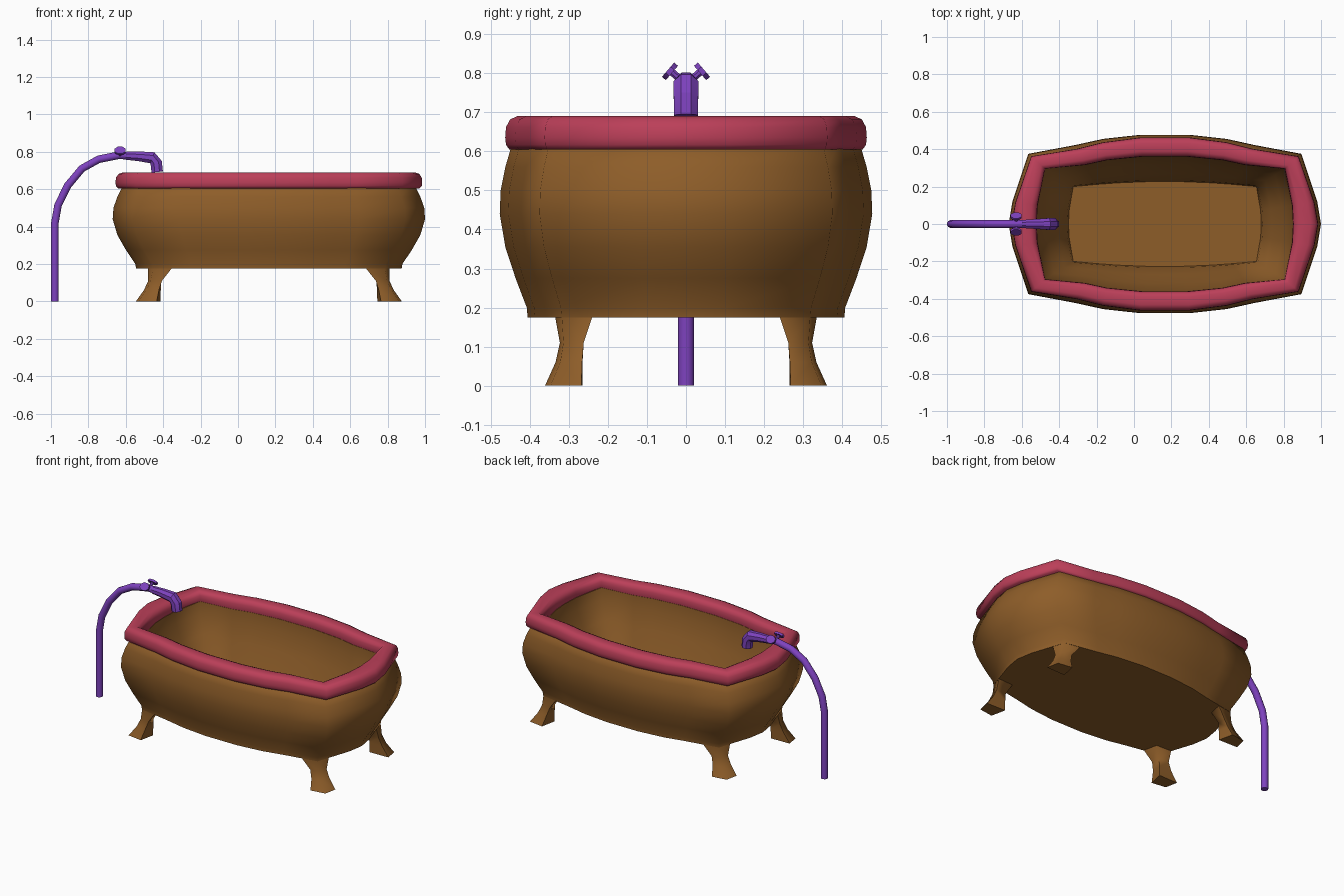
import bpy, bmesh, math
from mathutils import Vector

if "Cube" in bpy.data.objects:
    bpy.data.objects.remove(bpy.data.objects["Cube"])

CX = 0.165  # tub centre along x


def material(name, rgb):
    m = bpy.data.materials.new(name)
    m.diffuse_color = (*rgb, 1)
    m.use_nodes = True
    m.node_tree.nodes["Principled BSDF"].inputs["Base Color"].default_value = m.diffuse_color
    return m


BROWN = material("brown", (0.27, 0.11, 0.022))
RED = material("red", (0.50, 0.05, 0.10))
PURPLE = material("purple", (0.21, 0.055, 0.52))


def loft(name, rings, mat, angle=None, closed=False):
    """Skin a list of equal-length rings; cap the ends unless closed."""
    bm = bmesh.new()
    vs = [[bm.verts.new(p) for p in r] for r in rings]
    n = len(vs[0])
    pairs = list(zip(vs, vs[1:])) + ([(vs[-1], vs[0])] if closed else [])
    for a, b in pairs:
        for i in range(n):
            j = (i + 1) % n
            bm.faces.new((a[i], a[j], b[j], b[i]))
    if not closed:
        bm.faces.new(vs[0][::-1])
        bm.faces.new(vs[-1])
    bmesh.ops.recalc_face_normals(bm, faces=bm.faces)
    me = bpy.data.meshes.new(name)
    bm.to_mesh(me)
    bm.free()
    me.materials.append(mat)
    ob = bpy.data.objects.new(name, me)
    bpy.context.collection.objects.link(ob)
    if angle:
        bpy.ops.object.select_all(action='DESELECT')
        ob.select_set(True)
        bpy.context.view_layer.objects.active = ob
        bpy.ops.object.shade_smooth_by_angle(angle=math.radians(angle))
    return ob


def full_ring(quarter, z):
    """Mirror a quarter outline (end middle to side middle) into a full ring."""
    half = quarter + [(-x, y) for x, y in reversed(quarter)]
    pts = half + [(x, -y) for x, y in reversed(half[1:-1])]
    return [(CX + x, y, z) for x, y in pts]


def scale(q, s):
    return [(x * s, y * s) for x, y in q]


def mix(a, b, t):
    return [(p[0] + (r[0] - p[0]) * t, p[1] + (r[1] - p[1]) * t) for p, r in zip(a, b)]


# Plan outlines
BELLY = [(0.835, 0), (0.815, 0.12), (0.73, 0.375), (0.48, 0.422), (0.33, 0.455), (0.13, 0.477)]
RIM_OUT = [(0.82, 0), (0.80, 0.115), (0.715, 0.362), (0.47, 0.402), (0.33, 0.437), (0.13, 0.463)]
RIM_IN = [(0.685, 0), (0.68, 0.10), (0.64, 0.295), (0.43, 0.315), (0.31, 0.341), (0.12, 0.36)]
FLOOR = [(0.515, 0), (0.512, 0.07), (0.49, 0.20), (0.36, 0.212), (0.25, 0.22), (0.10, 0.226)]

# Tub shell: outside going up, then inside going down to the floor
outside = [(0.85, 0.175), (0.855, 0.20), (0.915, 0.275), (0.97, 0.355),
           (1.0, 0.44), (0.995, 0.50), (0.97, 0.56), (0.93, 0.625)]
inside = [(0.0, 0.625), (0.04, 0.55), (0.32, 0.44), (0.68, 0.32), (0.95, 0.24), (1.0, 0.195)]
loft("tub", [full_ring(scale(BELLY, s), z) for s, z in outside]
     + [full_ring(mix(RIM_IN, FLOOR, t), z) for t, z in inside], BROWN, 75)

# Rolled rim
profile = [(0.10, 0.605), (0.02, 0.617), (0, 0.635), (0.02, 0.662), (0.12, 0.682),
           (0.30, 0.69), (0.72, 0.69), (0.90, 0.682), (0.98, 0.662), (1, 0.635), (0.95, 0.61)]
loft("rim", [full_ring(mix(RIM_OUT, RIM_IN, t), z) for t, z in profile], RED, 75, closed=True)

# Four splayed legs: inner, end-side, outer corner and long-side points per level
LEG = [(0, [(0.58, 0.265), (0.711, 0.268), (0.695, 0.347), (0.60, 0.361)]),
       (0.06, [(0.578, 0.265), (0.668, 0.266), (0.655, 0.322), (0.588, 0.334)]),
       (0.11, [(0.575, 0.265), (0.645, 0.262), (0.632, 0.314), (0.572, 0.323)]),
       (0.176, [(0.54, 0.245), (0.645, 0.240), (0.62, 0.318), (0.52, 0.335)])]
for sx, ex in ((-1, "left"), (1, "right")):
    for sy, ey in ((-1, "front"), (1, "back")):
        loft(f"{ey}_{ex}_leg", [[(CX + sx * x, sy * y, z) for x, y in ring]
                                for z, ring in LEG], BROWN, 75)


def tube(name, path, sides, angle):
    """Sweep a circle along (x, z, radius) points in the y = 0 plane."""
    pts = [Vector((x, 0, z)) for x, z, r in path]
    rings = []
    for i, p in enumerate(pts):
        t = (pts[min(i + 1, len(pts) - 1)] - pts[max(i - 1, 0)]).normalized()
        u, v = Vector((0, 1, 0)), t.cross(Vector((0, 1, 0)))
        rings.append([p + path[i][2] * (u * math.cos(w) + v * math.sin(w))
                      for w in (2 * math.pi * (k + 0.5) / sides for k in range(sides))])
    return loft(name, rings, PURPLE, angle)


# Supply pipe
R = 0.021
tube("supply_pipe", [(x, z, R) for x, z in
     [(-0.979, 0), (-0.979, 0.42), (-0.962, 0.515), (-0.91, 0.62), (-0.835, 0.71),
      (-0.745, 0.760), (-0.64, 0.781), (-0.56, 0.779)]], 12, 40)

# Faceted spout
tube("spout", [(-0.60, 0.779, 0.023), (-0.53, 0.776, 0.028), (-0.458, 0.768, 0.034),
               (-0.437, 0.74, 0.034), (-0.432, 0.692, 0.033)], 8, 25)


# Tap handles: a stem and a tilted plate on each side
def rod(name, y, z, length, rx, ry, sides, side):
    d = Vector((0, side * 0.76, 0.65)).normalized()
    u, v = Vector((rx, 0, 0)), d.cross(Vector((ry, 0, 0)))
    c = Vector((-0.63, side * y, z))
    ring = [2 * math.pi * (k + 0.5) / sides for k in range(sides)]
    loft(name, [[c + d * e + u * math.cos(a) + v * math.sin(a) for a in ring]
                for e in (-length / 2, length / 2)], PURPLE, 40)


for s, n in ((-1, "front"), (1, "back")):
    rod(f"{n}_handle_stem", 0.022, 0.791, 0.05, 0.01, 0.01, 8, s)
    rod(f"{n}_handle_plate", 0.041, 0.805, 0.013, 0.032, 0.026, 8, s)
